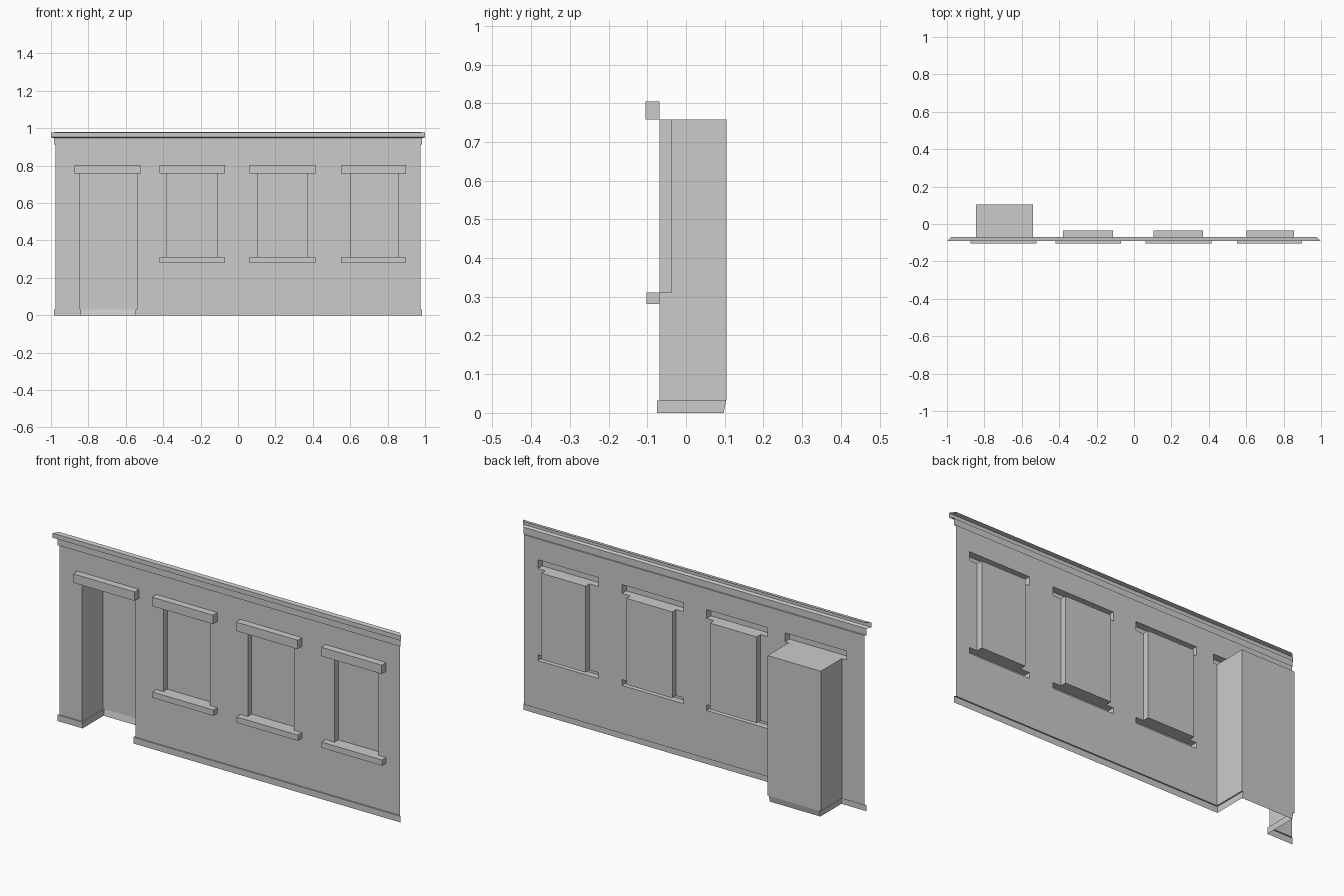
import bpy, bmesh
from mathutils import Vector

if "Cube" in bpy.data.objects:
    bpy.data.objects.remove(bpy.data.objects["Cube"])

WALL = -0.0685           # plane of the wall sheet
HALF = 0.977             # half width of the wall
LINTEL_Z = (0.758, 0.804)
SILL_Z = (0.281, 0.311)
PLINTH_Z, CORNICE_Z = 0.032, 0.912
DOOR = (-0.846, -0.541)
WINDOWS = [(-0.38, -0.112), (0.104, 0.368), (0.602, 0.855)]
WINDOW_TRIM = [(-0.42, -0.07), (0.062, 0.415), (0.55, 0.898)]
DOOR_TRIM = (-0.873, -0.52)


def sheet(name, quads):
    """Make an open mesh from (points, facing direction) pairs."""
    bm = bmesh.new()
    for pts, facing in quads:
        f = bm.faces.new([bm.verts.new(p) for p in pts])
        f.normal_update()
        if f.normal.dot(Vector(facing)) < 0:
            f.normal_flip()
    bmesh.ops.remove_doubles(bm, verts=bm.verts, dist=1e-5)
    me = bpy.data.meshes.new(name)
    bm.to_mesh(me)
    bm.free()
    ob = bpy.data.objects.new(name, me)
    bpy.context.collection.objects.link(ob)
    return ob


def shell(name, xs, ys, zs, sides, sign):
    """Chosen sides of a box; sign 1 faces outward, -1 inward."""
    quads = []
    rng = (xs, ys, zs)
    for s in sides:
        axis, end = "xyz".index(s[0]), int(s[1])
        a, b = [i for i in range(3) if i != axis]
        pts = []
        for i, j in ((0, 0), (1, 0), (1, 1), (0, 1)):
            p = [0, 0, 0]
            p[axis], p[a], p[b] = rng[axis][end], rng[a][i], rng[b][j]
            pts.append(p)
        facing = [0, 0, 0]
        facing[axis] = sign * (1 if end else -1)
        quads.append((pts, facing))
    return sheet(name, quads)


# Wall sheet with openings for recesses, lintels and sills
holes = [(DOOR, (0, LINTEL_Z[0])), (DOOR_TRIM, LINTEL_Z)]
for w, t in zip(WINDOWS, WINDOW_TRIM):
    holes += [(w, (SILL_Z[1], LINTEL_Z[0])), (t, LINTEL_Z), (t, SILL_Z)]
cx = sorted({-HALF, HALF} | {x for h in holes for x in h[0]})
cz = sorted({PLINTH_Z, CORNICE_Z} | {z for h in holes for z in h[1] if z > 0})
cells = []
for x0, x1 in zip(cx, cx[1:]):
    for z0, z1 in zip(cz, cz[1:]):
        mx, mz = (x0 + x1) / 2, (z0 + z1) / 2
        if not any(h[0][0] < mx < h[0][1] and h[1][0] < mz < h[1][1] for h in holes):
            cells.append(([(x0, WALL, z0), (x1, WALL, z0), (x1, WALL, z1), (x0, WALL, z1)],
                          (0, -1, 0)))
wall = sheet("wall", cells)
bm = bmesh.new()
bm.from_mesh(wall.data)
bmesh.ops.dissolve_limit(bm, angle_limit=0.01, verts=bm.verts, edges=bm.edges)
bm.to_mesh(wall.data)
bm.free()

# Window recesses with lintels and sills, all open at the back
OPEN_BACK = ("x0", "x1", "y0", "z0", "z1")
for i, (w, t) in enumerate(zip(WINDOWS, WINDOW_TRIM), 1):
    shell(f"window_recess_{i}", w, (WALL, -0.036), (SILL_Z[1], LINTEL_Z[0]),
          ("x0", "x1", "y1", "z0", "z1"), -1)
    shell(f"window_lintel_{i}", t, (-0.105, WALL), LINTEL_Z, OPEN_BACK, 1)
    shell(f"window_sill_{i}", t, (-0.102, WALL), SILL_Z, OPEN_BACK, 1)

# Door recess, open at the floor, with its lintel
BACK = 0.104
shell("door_recess", DOOR, (WALL, BACK), (PLINTH_Z, LINTEL_Z[0]), ("x0", "x1", "y1", "z1"), -1)
shell("door_lintel", DOOR_TRIM, (-0.105, WALL), LINTEL_Z, OPEN_BACK, 1)

# Plinth running along the wall and into the door recess
d = 0.007
inner = [(-HALF, WALL), (DOOR[0], WALL), (DOOR[0], BACK), (DOOR[1], BACK), (DOOR[1], WALL), (HALF, WALL)]
outer = [(-HALF - d, WALL - d), (DOOR[0] + d, WALL - d), (DOOR[0] + d, BACK),
         (DOOR[1] - d, BACK), (DOOR[1] - d, WALL - d), (HALF + d, WALL - d)]
facings = [(0, -1, 0), (1, 0, 0), (0, -1, 0), (-1, 0, 0), (0, -1, 0)]
quads = []
for k, facing in enumerate(facings):
    a, b = outer[k], outer[k + 1]
    low = [(x, y - d if y == BACK else y) for x, y in (a, b)]  # back face leans forward
    quads.append(([(*a, PLINTH_Z), (*b, PLINTH_Z), (*low[1], 0), (*low[0], 0)], facing))
    if k != 2:
        quads.append(([(*inner[k], PLINTH_Z), (*inner[k + 1], PLINTH_Z),
                       (*b, PLINTH_Z), (*a, PLINTH_Z)], (0, 0, 1)))
sheet("plinth", quads)

# Stepped cornice with mitred open ends: (projection, height)
profile = [(0, CORNICE_Z), (0.007, CORNICE_Z), (0.007, 0.947), (0.023, 0.952),
           (0.023, 0.976), (0, 0.979)]
facing = [(0, 0, -1), (0, -1, 0), (0, 0, -1), (0, -1, 0), (0, 0, 1)]
sheet("cornice", [([(-HALF - p, WALL - p, z), (HALF + p, WALL - p, z),
                    (HALF + q, WALL - q, w), (-HALF - q, WALL - q, w)], f)
                  for (p, z), (q, w), f in zip(profile, profile[1:], facing)])
